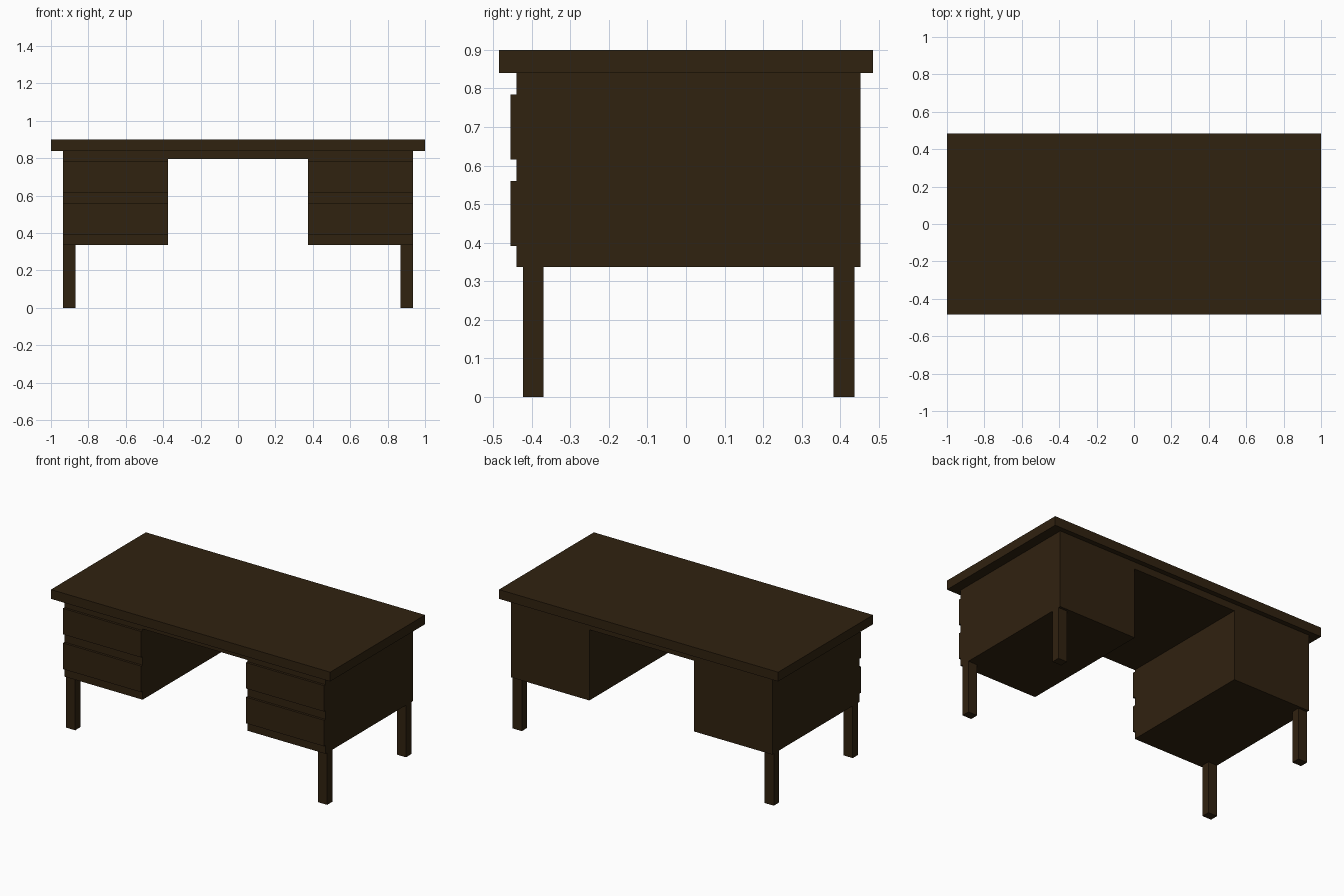
import bpy

if "Cube" in bpy.data.objects:
    bpy.data.objects.remove(bpy.data.objects["Cube"])

wood = bpy.data.materials.new("dark_wood")
wood.diffuse_color = (0.03, 0.016, 0.005, 1)
wood.use_nodes = True
wood.node_tree.nodes["Principled BSDF"].inputs["Base Color"].default_value = wood.diffuse_color


def box(name, x, y, z):
    """Box from (min, max) ranges on each axis."""
    ranges = (x, y, z)
    bpy.ops.mesh.primitive_cube_add(size=1, location=[(a + b) / 2 for a, b in ranges])
    ob = bpy.context.object
    ob.name = name
    ob.scale = [b - a for a, b in ranges]
    bpy.ops.object.transform_apply(location=False, rotation=False, scale=True)
    ob.data.materials.append(wood)
    return ob


def side_range(side, inner, outer):
    return tuple(sorted((side * inner, side * outer)))


# Desk top and the shallow frame spanning the knee space
box("desk_top", (-1, 1), (-0.485, 0.485), (0.84, 0.9))
box("centre_frame", (-0.375, 0.375), (-0.44, 0.453), (0.795, 0.84))

for side, label in ((-1, "left"), (1, "right")):
    # Drawer pedestal
    px = side_range(side, 0.375, 0.935)
    box(f"{label}_pedestal", px, (-0.44, 0.453), (0.337, 0.84))

    # Raised drawer fronts
    for level, z in (("upper", (0.616, 0.784)), ("lower", (0.391, 0.56))):
        box(f"{label}_{level}_drawer_front", px, (-0.455, -0.44), z)

    # Legs flush with the outer side
    lx = side_range(side, 0.87, 0.935)
    for end, y in (("front", (-0.423, -0.37)), ("back", (0.383, 0.437))):
        box(f"{label}_{end}_leg", lx, y, (0, 0.337))
